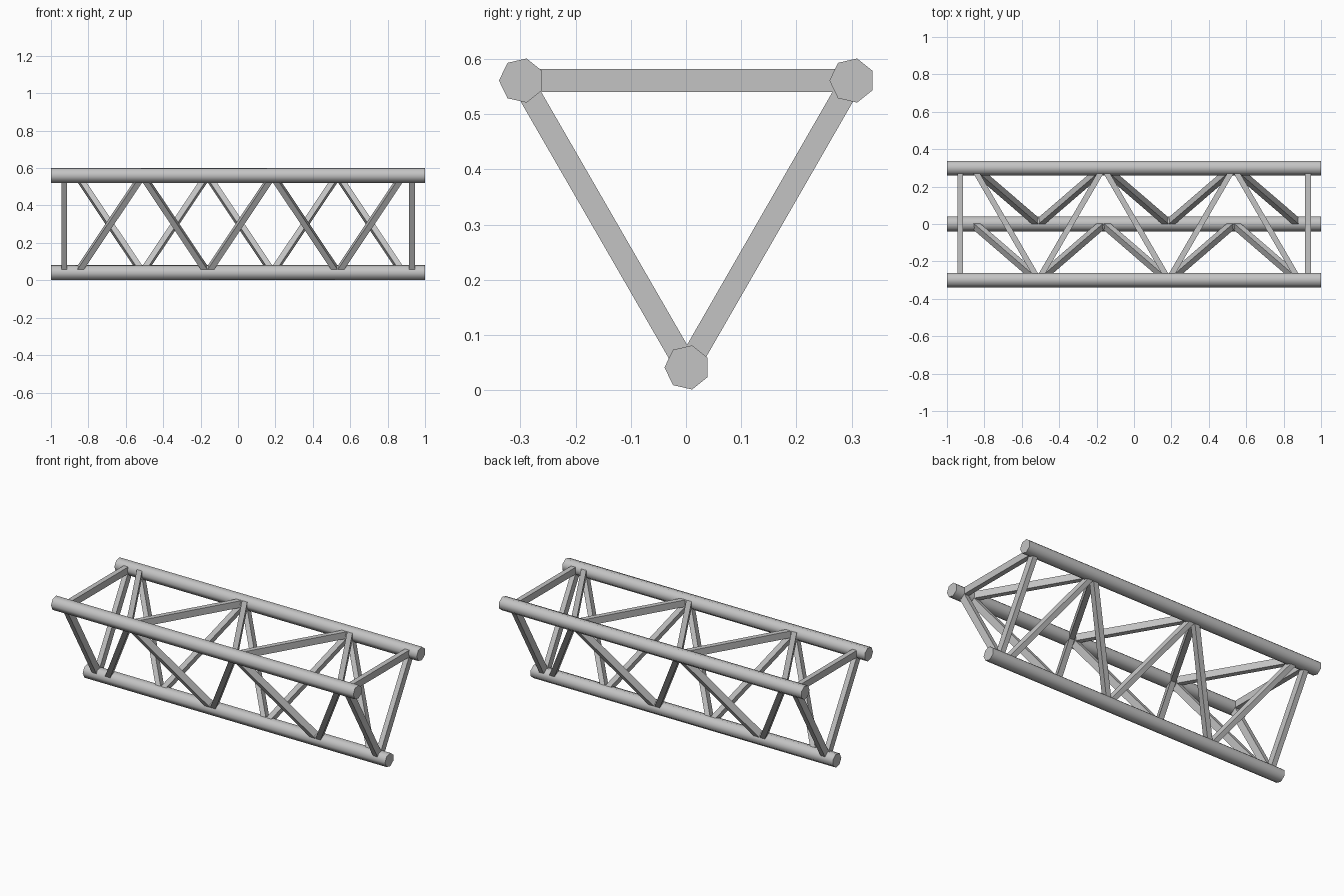
import bpy, bmesh, math
from mathutils import Vector, Matrix

cube = bpy.data.objects.get("Cube")
if cube:
    bpy.data.objects.remove(cube, do_unlink=True)

steel = bpy.data.materials.new("light_grey_metal")
steel.use_nodes = True
GREY = (0.55, 0.55, 0.55, 1)
steel.diffuse_color = GREY
steel.node_tree.nodes["Principled BSDF"].inputs["Base Color"].default_value = GREY

# Chord centres in the end section (y, z)
FRONT, BACK, BOTTOM = (-0.298, 0.561), (0.301, 0.561), (0.002, 0.041)
CHORD_RADIUS = 0.041
BAR_WIDTH, BAR_DEPTH = 0.03, 0.041
NODES = [-0.859 + 0.348 * i for i in range(6)]


def add_object(name, bm):
    mesh = bpy.data.meshes.new(name)
    bm.to_mesh(mesh)
    bm.free()
    mesh.materials.append(steel)
    obj = bpy.data.objects.new(name, mesh)
    bpy.context.collection.objects.link(obj)
    return obj


def chord(name, centre):
    """Seven-sided tube along x with a corner pointing to the front."""
    bm = bmesh.new()
    ring = []
    for i in range(7):
        a = math.pi + math.tau * i / 7
        ring.append(bm.verts.new((-1, centre[0] + CHORD_RADIUS * math.cos(a),
                                  centre[1] + CHORD_RADIUS * math.sin(a))))
    cap = bm.faces.new(ring)
    ext = bmesh.ops.extrude_face_region(bm, geom=[cap], use_keep_orig=True)
    moved = [v for v in ext["geom"] if isinstance(v, bmesh.types.BMVert)]
    bmesh.ops.translate(bm, verts=moved, vec=(2, 0, 0))
    bmesh.ops.recalc_face_normals(bm, faces=bm.faces)
    obj = add_object(name, bm)
    bpy.ops.object.select_all(action="DESELECT")
    obj.select_set(True)
    bpy.context.view_layer.objects.active = obj
    bpy.ops.object.shade_smooth_by_angle(angle=math.radians(60))


def bar(name, start, end):
    """Flat-sided bar between two points, its depth square to the truss side."""
    a, b = Vector(start), Vector(end)
    along = (b - a).normalized()
    depth = along.cross(Vector((1, 0, 0))).normalized()
    width = depth.cross(along)
    frame = Matrix((width, depth, along)).transposed().to_4x4()
    size = Matrix.Diagonal((BAR_WIDTH, BAR_DEPTH, (b - a).length, 1))
    bm = bmesh.new()
    bmesh.ops.create_cube(bm, size=1,
                          matrix=Matrix.Translation((a + b) / 2) @ frame @ size)
    add_object(name, bm)


# Long tubes
chord("front_chord", FRONT)
chord("back_chord", BACK)
chord("bottom_chord", BOTTOM)

# Zigzag braces and end posts on each of the three sides
for side, p, q in (("front", BOTTOM, FRONT), ("top", BACK, FRONT), ("back", BACK, BOTTOM)):
    for i in range(5):
        s, e = (p, q) if i % 2 == 0 else (q, p)
        bar(f"{side}_brace_{i + 1}", (NODES[i], *s), (NODES[i + 1], *e))
    for label, x in (("right", -0.93), ("left", 0.93)):
        bar(f"{side}_{label}_post", (x, *p), (x, *q))
